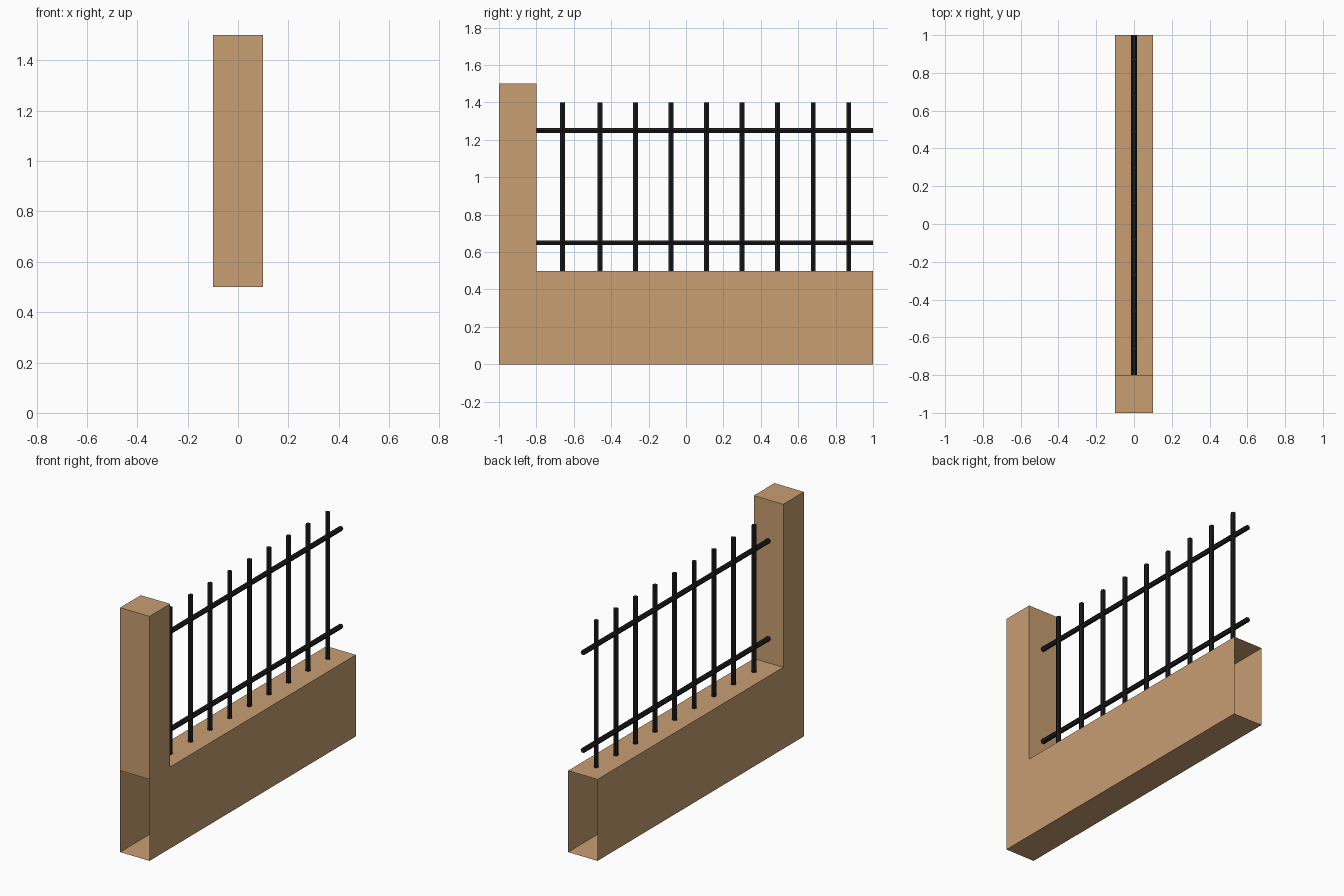
import bpy, bmesh, math
from mathutils import Matrix

if "Cube" in bpy.data.objects:
    bpy.data.objects.remove(bpy.data.objects["Cube"])


def material(name, rgb):
    m = bpy.data.materials.new(name)
    m.diffuse_color = (*rgb, 1.0)
    m.use_nodes = True
    m.node_tree.nodes["Principled BSDF"].inputs["Base Color"].default_value = m.diffuse_color
    return m


TAN = material("tan_stone", (0.578, 0.342, 0.168))
BLACK = material("black_iron", (0.012, 0.012, 0.012))


def add_object(name, bm, mat):
    mesh = bpy.data.meshes.new(name)
    bm.to_mesh(mesh)
    bm.free()
    mesh.materials.append(mat)
    ob = bpy.data.objects.new(name, mesh)
    bpy.context.collection.objects.link(ob)
    return ob


def rod(name, start, length, axis):
    """Hexagonal iron rod from start, running along +y or +z."""
    bm = bmesh.new()
    bmesh.ops.create_cone(bm, cap_ends=True, segments=6, radius1=0.015,
                          radius2=0.015, depth=length)
    # put the corners on the +x / -x sides
    if not any(abs(v.co.y) < 1e-4 for v in bm.verts):
        bmesh.ops.rotate(bm, verts=bm.verts, matrix=Matrix.Rotation(math.pi / 6, 3, 'Z'))
    bmesh.ops.translate(bm, verts=bm.verts, vec=(0, 0, length / 2))
    if axis == 'Y':
        bmesh.ops.rotate(bm, verts=bm.verts, matrix=Matrix.Rotation(-math.pi / 2, 3, 'X'))
    bmesh.ops.translate(bm, verts=bm.verts, vec=start)
    add_object(name, bm, BLACK)


# Low wall with end post: L profile extruded across x
profile = [(-1, 0), (1, 0), (1, 0.5), (-0.8, 0.5), (-0.8, 1.5), (-1, 1.5), (-1, 0.5)]
bm = bmesh.new()
side = bm.faces.new([bm.verts.new((-0.1, y, z)) for y, z in profile])
ext = bmesh.ops.extrude_face_region(bm, geom=[side], use_keep_orig=True)
bmesh.ops.translate(bm, vec=(0.2, 0, 0),
                    verts=[g for g in ext["geom"] if isinstance(g, bmesh.types.BMVert)])
bmesh.ops.recalc_face_normals(bm, faces=bm.faces)
# both ends of the low wall are open, ready to join the next section
ends = [f for f in bm.faces
        if abs(f.normal.y) > 0.9 and f.calc_center_median().z < 0.4]
bmesh.ops.delete(bm, geom=ends, context='FACES')
add_object("wall_and_post", bm, TAN)

# Horizontal rails
for label, z in (("lower", 0.65), ("upper", 1.25)):
    rod(f"{label}_rail", (0, -0.8, z), 1.8, 'Y')

# Upright bars, the first set slightly further apart
for i, y in enumerate([-0.66] + [-0.46 + 0.19 * k for k in range(8)]):
    rod(f"upright_bar_{i + 1}", (0, y, 0.5), 0.9, 'Z')
